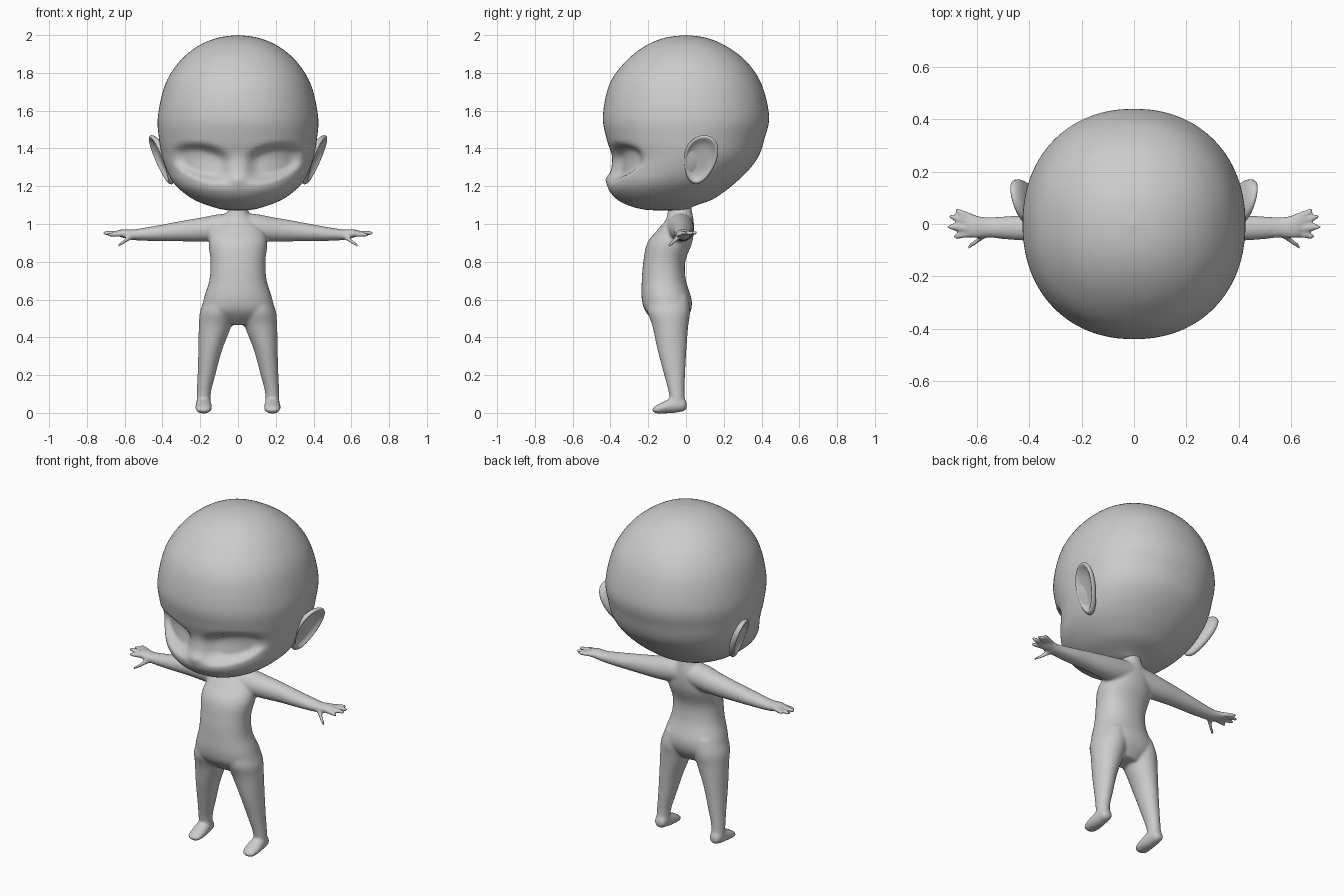
import bpy, bmesh, math
from mathutils import Vector

if "Cube" in bpy.data.objects:
    bpy.data.objects.remove(bpy.data.objects["Cube"])


def spline(rows, steps):
    """Catmull-Rom interpolation through rows of numbers."""
    out = []
    last = len(rows) - 1
    for i in range(last):
        p0, p1, p2, p3 = (rows[max(0, min(last, i + k))] for k in (-1, 0, 1, 2))
        for j in range(steps):
            t = j / steps
            out.append([0.5 * (2 * b + (c - a) * t + (2 * a - 5 * b + 4 * c - d) * t * t
                               + (3 * b - a - 3 * c + d) * t ** 3)
                        for a, b, c, d in zip(p0, p1, p2, p3)])
    return out + [list(rows[-1])]


def skin(bm, rings):
    """Bridge closed rings of points and cap both ends."""
    loops = [[bm.verts.new(p) for p in ring] for ring in rings]
    n = len(loops[0])
    for a, b in zip(loops, loops[1:]):
        for i in range(n):
            bm.faces.new((a[i], a[(i + 1) % n], b[(i + 1) % n], b[i]))
    bm.faces.new(loops[0])
    bm.faces.new(loops[-1])


def loft(bm, axis, rows, steps=5, n=32, side=1, power=2.0):
    """Rows: position on the axis, then low/high bounds on the two other axes."""
    others = [k for k in range(3) if k != axis]
    rings = []
    for pos, a0, a1, b0, b1 in spline(rows, steps):
        ring = []
        for i in range(n):
            t = 2 * math.pi * i / n
            c, s = math.cos(t), math.sin(t)
            p = [0, 0, 0]
            p[axis] = pos
            p[others[0]] = (a0 + a1) / 2 + (a1 - a0) / 2 * math.copysign(abs(c) ** (2 / power), c)
            p[others[1]] = (b0 + b1) / 2 + (b1 - b0) / 2 * math.copysign(abs(s) ** (2 / power), s)
            p[0] *= side
            ring.append(Vector(p))
        rings.append(ring)
    skin(bm, rings)


def finish(bm, name):
    bmesh.ops.recalc_face_normals(bm, faces=bm.faces[:])
    for f in bm.faces:
        f.smooth = True
    me = bpy.data.meshes.new(name)
    bm.to_mesh(me)
    bm.free()
    ob = bpy.data.objects.new(name, me)
    bpy.context.collection.objects.link(ob)
    return ob


def smoothstep(e0, e1, v):
    t = max(0, min(1, (v - e0) / (e1 - e0)))
    return t * t * (3 - 2 * t)


# Head: z, half width, front, back
head_rows = [(2.0, .002, -.002, .002), (1.985, .11, -.115, .11), (1.94, .215, -.22, .215),
             (1.86, .31, -.32, .32), (1.74, .385, -.405, .40), (1.57, .424, -.44, .44),
             (1.45, .418, -.42, .415), (1.36, .402, -.392, .385), (1.29, .38, -.396, .335),
             (1.23, .35, -.41, .275), (1.18, .305, -.407, .215), (1.13, .235, -.365, .14),
             (1.095, .15, -.295, .045), (1.075, .07, -.21, .0), (1.072, .002, -.1, -.096)]
bm = bmesh.new()
loft(bm, 2, [(z, -w, w, f, b) for z, w, f, b in head_rows], 6, 112, power=2.15)
# Eye sockets and nose pushed into the face
for v in bm.verts:
    x, y, z = v.co
    if y < -.02 and 1.1 < z < 1.55:
        u = (abs(x) - .19) / .165
        h = (z - 1.33 - .035 * u) / (.105 - .03 * max(u, 0))
        d = (abs(u) ** 3 + abs(h) ** 3) ** (1 / 3)
        v.co.y += .05 * (1 - smoothstep(.5, 1.02, d))
        v.co.y -= .016 * math.exp(-(x / .03) ** 2 - ((z - 1.235) / .03) ** 2)
finish(bm, "head")

# Ears: dished teardrop plates leaning out and back
ear_layers = [(.02, -.035), (.5, -.033), (.85, -.022), (.97, -.01), (1, .002), (.96, .013),
              (.88, .015), (.78, .006), (.6, -.004), (.3, -.007), (.02, -.007)]
for side, label in ((1, "left"), (-1, "right")):
    bm = bmesh.new()
    rings = []
    for scale, off in spline(ear_layers, 2):
        ring = []
        for i in range(40):
            t = 2 * math.pi * i / 40
            c, s = math.cos(t), math.sin(t)
            y = .075 + scale * (.022 * s + .088 * c * (1 + .2 * s))
            z = 1.34 + scale * .13 * s
            x = .412 + .24 * (y - .05) + .36 * (z - 1.38) + off
            ring.append((side * x, y, z))
        rings.append(ring)
    skin(bm, rings)
    finish(bm, label + "_ear")

# Body: torso, limbs and fingers fused into one smooth skin
bm = bmesh.new()
loft(bm, 2, [(z, -w, w, f, b) for z, w, f, b in (
    (1.13, .045, -.085, .02), (1.06, .058, -.097, .033), (1.02, .09, -.108, .04),
    (.97, .135, -.15, .042), (.9, .155, -.205, .032), (.8, .145, -.226, -.004),
    (.7, .152, -.234, .0), (.6, .182, -.234, .03), (.53, .185, -.21, .022),
    (.465, .08, -.14, -.02))], n=48, power=2.2)

# Finger: base (x, y, z), tip (x, y, z)
fingers = [((.61, .022, .95), (.682, .053, .955)), ((.62, .004, .952), (.708, .03, .95)),
           ((.62, -.018, .952), (.716, -.01, .952)), ((.61, -.036, .948), (.69, -.048, .942)),
           ((.56, -.035, .935), (.635, -.09, .886))]
for side in (1, -1):
    # Arm with palm
    loft(bm, 0, [(.0, -.1, .04, .93, 1.06), (.1, -.1, .042, .91, 1.052),
                 (.19, -.085, .042, .906, 1.035), (.3, -.07, .038, .908, 1.016),
                 (.45, -.062, .032, .91, .988), (.55, -.053, .026, .914, .972),
                 (.59, -.055, .03, .922, .972), (.625, -.052, .035, .932, .97),
                 (.64, -.03, .02, .945, .96)], side=side)
    for base, tip in fingers:
        rows = []
        for t, r in ((0, .015), (.4, .0135), (.75, .012), (.95, .009), (1, .003)):
            x, y, z = (a + (b - a) * t for a, b in zip(base, tip))
            rows.append((x, y - r, y + r, z - r, z + r))
        loft(bm, 0, rows, 3, 12, side)
    # Leg
    loft(bm, 2, [(.62, .03, .165, -.2, .01), (.54, .01, .2, -.205, .022),
                 (.46, .035, .207, -.178, .012), (.33, .085, .21, -.15, .002),
                 (.2, .12, .214, -.115, -.005), (.11, .143, .218, -.092, -.008),
                 (.03, .145, .22, -.08, -.004)], side=side)
    # Foot
    loft(bm, 1, [(.004, .17, .195, .025, .05), (-.01, .15, .215, .01, .075),
                 (-.06, .142, .222, .0, .085), (-.115, .138, .225, -.003, .062),
                 (-.16, .145, .22, -.002, .038), (-.178, .165, .2, .01, .022)], side=side)
body = finish(bm, "body")
remesh = body.modifiers.new("fuse", 'REMESH')
remesh.mode = 'VOXEL'
remesh.voxel_size = .008
remesh.use_smooth_shade = True
relax = body.modifiers.new("relax", 'SMOOTH')
relax.factor = .5
relax.iterations = 6
